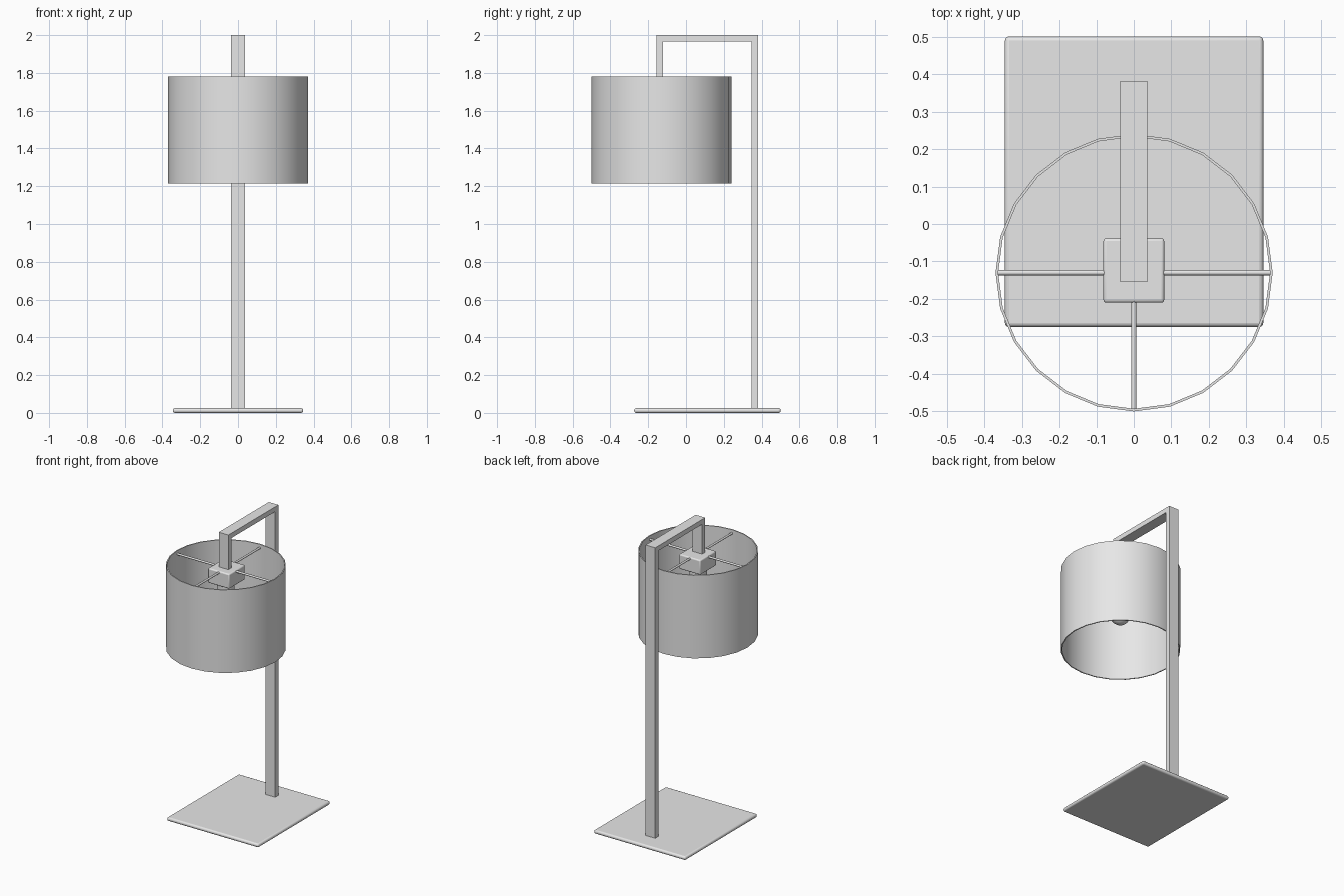
import bpy
import math

cube = bpy.data.objects.get("Cube")
if cube:
    bpy.data.objects.remove(cube, do_unlink=True)

AXIS_Y = -0.13      # shade centre line
SHADE_R = 0.37

grey = bpy.data.materials.new("plain_grey")
grey.use_nodes = True
grey.diffuse_color = (0.8, 0.8, 0.8, 1)
grey.node_tree.nodes["Principled BSDF"].inputs["Base Color"].default_value = (0.8, 0.8, 0.8, 1)


def finish(obj, name, smooth=False):
    obj.name = name
    obj.data.materials.append(grey)
    if smooth:
        bpy.ops.object.select_all(action='DESELECT')
        obj.select_set(True)
        bpy.context.view_layer.objects.active = obj
        bpy.ops.object.shade_smooth_by_angle(angle=math.radians(35))
    return obj


def mesh_object(name, verts, faces, smooth=False):
    mesh = bpy.data.meshes.new(name)
    mesh.from_pydata(verts, [], faces)
    obj = bpy.data.objects.new(name, mesh)
    bpy.context.collection.objects.link(obj)
    return finish(obj, name, smooth)


def box(name, centre, size, bevel):
    bpy.ops.mesh.primitive_cube_add(size=1, location=centre)
    obj = bpy.context.object
    obj.scale = size
    bpy.ops.object.transform_apply(location=False, rotation=False, scale=True)
    mod = obj.modifiers.new("rounded_edges", 'BEVEL')
    mod.width = bevel
    mod.segments = 3
    return finish(obj, name, True)


def lathe(name, profile, sides, closed=False):
    """Spin (radius, z) points, listed from bottom to top on the outside."""
    n = len(profile)
    verts = [(r * math.sin(math.tau * s / sides),
              AXIS_Y - r * math.cos(math.tau * s / sides), z)
             for s in range(sides) for r, z in profile]
    faces = []
    for s in range(sides):
        a, b = s * n, (s + 1) % sides * n
        for i in range(n if closed else n - 1):
            j = (i + 1) % n
            faces.append((a + i, b + i, b + j, a + j))
    if not closed:
        faces.append([s * n for s in reversed(range(sides))])
        faces.append([s * n + n - 1 for s in range(sides)])
    return mesh_object(name, verts, faces, True)


# Base plate
box("base_plate", (0, 0.113, 0.0125), (0.69, 0.775, 0.025), 0.011)

# Post, top arm and drop as one bent flat bar
bar = [(0.382, 0.02), (0.382, 2), (-0.155, 2), (-0.155, 1.75),
       (-0.121, 1.75), (-0.121, 1.967), (0.348, 1.967), (0.348, 0.02)]
n = len(bar)
bar_verts = [(x, y, z) for x in (-0.036, 0.036) for y, z in bar]
bar_faces = [(i, i + n, (i + 1) % n + n, (i + 1) % n) for i in range(n)]
bar_faces += [list(range(n)), list(range(2 * n - 1, n - 1, -1))]
mesh_object("bent_arm", bar_verts, bar_faces)

# Open drum shade with a thin wall
inner = SHADE_R - 0.007
lathe("shade", [(SHADE_R, 1.215), (SHADE_R, 1.78), (inner, 1.78), (inner, 1.215)],
      24, closed=True)

# Hub block under the arm
box("hub_block", (0, -0.124, 1.715), (0.162, 0.172, 0.1), 0.008)

# Four spokes from hub to shade
for i, side in enumerate(("front", "left", "back", "right")):
    angle = math.tau * i / 4
    dx, dy = math.sin(angle), -math.cos(angle)
    start, end = 0.05, SHADE_R - 0.003
    mid = (start + end) / 2
    bpy.ops.mesh.primitive_cylinder_add(
        vertices=12, radius=0.007, depth=end - start,
        location=(dx * mid, AXIS_Y + dy * mid, 1.755),
        rotation=(math.pi / 2, 0, angle))
    finish(bpy.context.object, "spoke_" + side, True)

# Lamp socket and bulb
lathe("socket", [(0.05, 1.56), (0.054, 1.565), (0.054, 1.68)], 24)
bulb = [(0.062 * math.sin(math.radians(d)), 1.46 - 0.062 * math.cos(math.radians(d)))
        for d in range(4, 130, 14)]
lathe("bulb", bulb + [(0.034, 1.53), (0.03, 1.575)], 24)
